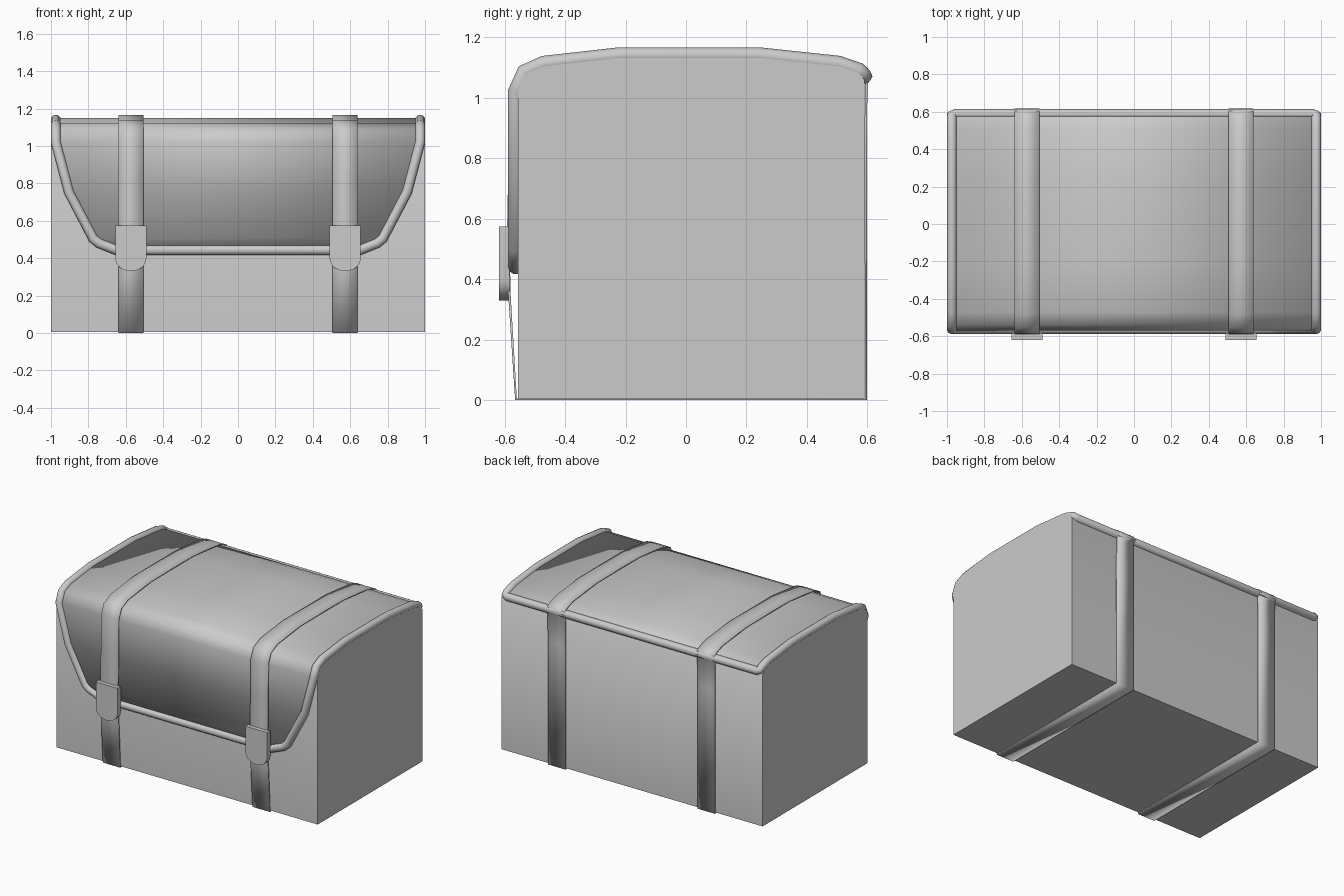
import bpy, bmesh, math

if "Cube" in bpy.data.objects:
    bpy.data.objects.remove(bpy.data.objects["Cube"])

# lid centreline from front hem to back edge: (half width, y, z)
LID = [(.65, -.562, .442), (.745, -.562, .48), (.775, -.562, .505), (.905, -.562, .755),
       (.974, -.562, 1.02), (.974, -.534, 1.085), (.974, -.47, 1.112), (.974, -.22, 1.140),
       (.974, .24, 1.140), (.974, .505, 1.112), (.974, .57, 1.090), (.974, .588, 1.072)]


def make(name, verts, faces, smooth=None):
    me = bpy.data.meshes.new(name)
    bm = bmesh.new()
    vs = [bm.verts.new(v) for v in verts]
    for f in faces:
        bm.faces.new([vs[i] for i in f])
    bmesh.ops.recalc_face_normals(bm, faces=bm.faces[:])
    bm.to_mesh(me)
    bm.free()
    ob = bpy.data.objects.new(name, me)
    bpy.context.collection.objects.link(ob)
    if smooth:
        shade(ob, smooth)
    return ob


def shade(ob, degrees):
    bpy.ops.object.select_all(action='DESELECT')
    ob.select_set(True)
    bpy.context.view_layer.objects.active = ob
    bpy.ops.object.shade_smooth_by_angle(angle=math.radians(degrees))


def prism(name, a, b, smooth=None):
    # solid between two matching outlines
    n = len(a)
    sides = [(i, (i + 1) % n, n + (i + 1) % n, n + i) for i in range(n)]
    return make(name, a + b, sides + [tuple(range(n)), tuple(range(n, 2 * n))], smooth)


def solidify(ob, thickness, offset):
    m = ob.modifiers.new("thickness", 'SOLIDIFY')
    m.thickness = thickness
    m.offset = offset


# body: box with a domed top just under the lid
section = [(-.556, .006), (.59, .006), (.59, 1.06)]
section += [(y, z - .008) for w, y, z in reversed(LID[5:11])] + [(-.556, 1.02)]
prism("case_body", [(-1, y, z) for y, z in section], [(1, y, z) for y, z in section], 50)

# lid flap sheet
verts = [(s * w, y, z) for w, y, z in LID for s in (-1, 1)]
faces = [(2 * i, 2 * i + 1, 2 * i + 3, 2 * i + 2) for i in range(len(LID) - 1)]
solidify(make("lid_flap", verts, faces, 50), .016, 0)

# rounded piping around the lid edge
path = [(w, y, z) for w, y, z in LID[:-1]] + [(.974, .581, 1.079), (.955, .588, 1.072)]
path += [(-x, y, z) for x, y, z in reversed(path)]
curve = bpy.data.curves.new("lid_piping", 'CURVE')
curve.dimensions = '3D'
curve.bevel_depth = .027
curve.bevel_resolution = 3
spline = curve.splines.new('POLY')
spline.points.add(len(path) - 1)
for p, co in zip(spline.points, path):
    p.co = (*co, 1)
spline.use_cyclic_u = True
piping = bpy.data.objects.new("lid_piping", curve)
bpy.context.collection.objects.link(piping)
bpy.ops.object.select_all(action='DESELECT')
piping.select_set(True)
bpy.context.view_layer.objects.active = piping
bpy.ops.object.convert(target='MESH')
shade(bpy.context.view_layer.objects.active, 60)

# straps wrapped all round, with buckles at the front
LOOP = [(-.565, 0), (-.588, .35), (-.592, .55), (-.587, .8), (-.585, 1.03), (-.555, 1.1),
        (-.48, 1.135), (-.22, 1.165), (.24, 1.165), (.51, 1.137), (.57, 1.117), (.6, 1.1),
        (.617, 1.07), (.6, 1.045), (.598, .85), (.598, 0)]
n = len(LOOP)
tab = [(.083, .575), (-.083, .575)]
tab += [(-.083 * math.cos(t), .4 - .07 * math.sin(t)) for t in [math.pi * i / 12 for i in range(13)]]
for side, label in ((-1, "left"), (1, "right")):
    cx = side * .573
    verts = [(cx + d, y, z) for y, z in LOOP for d in (-.067, .067)]
    faces = [(2 * i, 2 * i + 1, (2 * i + 3) % (2 * n), (2 * i + 2) % (2 * n)) for i in range(n)]
    solidify(make("strap_" + label, verts, faces, 50), .008, -1)
    prism("buckle_" + label, [(cx + x, -.619, z) for x, z in tab],
          [(cx + x, -.583, z) for x, z in tab], 30)
